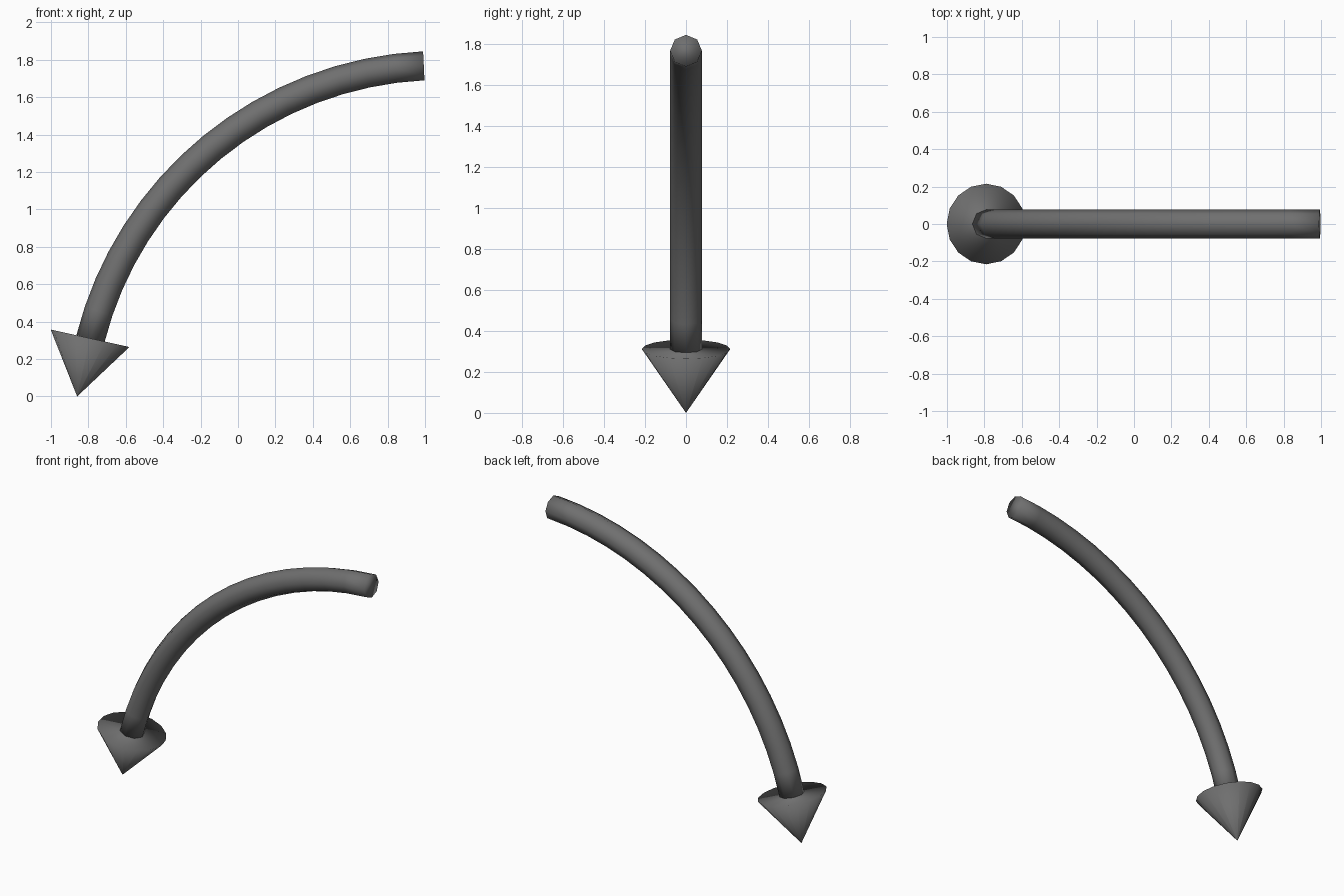
import bpy, bmesh
from math import sin, cos, pi, radians
from mathutils import Vector

if "Cube" in bpy.data.objects:
    bpy.data.objects.remove(bpy.data.objects["Cube"])

dark = bpy.data.materials.new("dark_grey")
dark.diffuse_color = (0.16, 0.16, 0.16, 1)
dark.use_nodes = True
dark.node_tree.nodes["Principled BSDF"].inputs["Base Color"].default_value = dark.diffuse_color


def make_object(name, bm):
    bmesh.ops.recalc_face_normals(bm, faces=bm.faces)
    for f in bm.faces:
        f.smooth = True
    mesh = bpy.data.meshes.new(name)
    bm.to_mesh(mesh)
    bm.free()
    mesh.materials.append(dark)
    obj = bpy.data.objects.new(name, mesh)
    bpy.context.collection.objects.link(obj)


def ring(bm, centre, side, radius, count):
    # circle spanned by an in-plane direction and the y axis
    y = Vector((0, 1, 0))
    return [bm.verts.new(centre + radius * (cos(a) * side + sin(a) * y))
            for a in (2 * pi * i / count for i in range(count))]


# curved shaft: octagonal tube swept along a circular arc
ARC_CENTRE, ARC_RADIUS = Vector((1.088, 0, -0.166)), 1.936
START, END, STEPS, SIDES = 92.8, 165.8, 16, 8
bm = bmesh.new()
rings = []
for i in range(STEPS + 1):
    a = radians(START + (END - START) * i / STEPS)
    out = Vector((cos(a), 0, sin(a)))
    rings.append(ring(bm, ARC_CENTRE + ARC_RADIUS * out, out, 0.0775, SIDES))
for r, s in zip(rings, rings[1:]):
    for j in range(SIDES):
        k = (j + 1) % SIDES
        bm.faces.new((r[j], r[k], s[k], s[j]))
bm.faces.new(rings[0])
bm.faces.new(rings[-1])
make_object("curved_shaft", bm)

# arrow head: closed cone pointing along the end of the arc
base = Vector((-0.791, 0, 0.311))
tip = Vector((-0.86, 0, 0))
axis = (tip - base).normalized()
side = axis.cross(Vector((0, 1, 0)))
bm = bmesh.new()
rim = ring(bm, base, side, 0.2155, 16)
# each side has its own tip vertex so the shading stays conical up to the point
for j in range(16):
    bm.faces.new((rim[j], rim[(j + 1) % 16], bm.verts.new(tip)))
bm.faces.new(rim)
make_object("arrow_head", bm)
